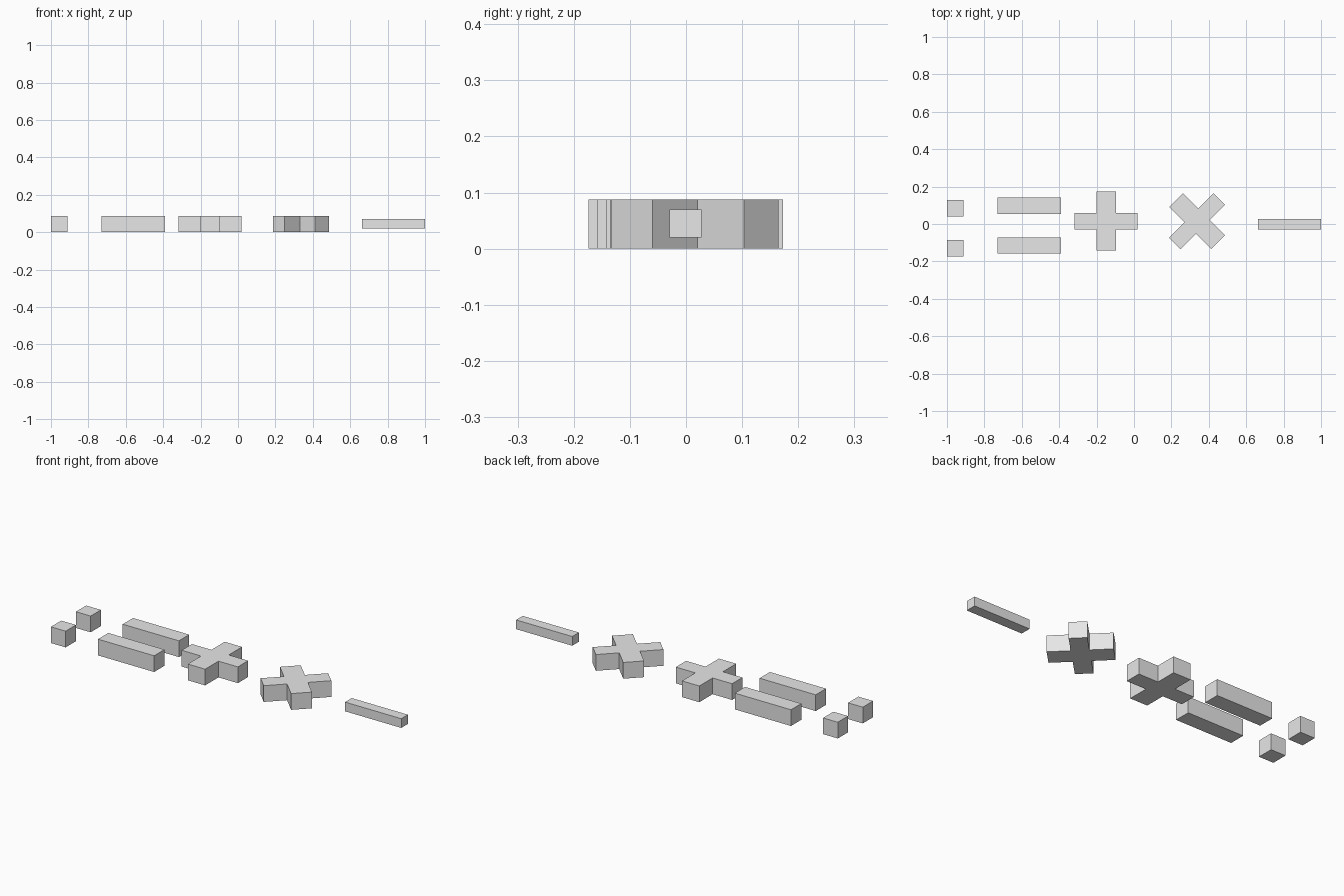
import bpy
import bmesh
from math import radians
from mathutils import Matrix

cube = bpy.data.objects.get("Cube")
if cube:
    bpy.data.objects.remove(cube, do_unlink=True)

# One flat grey for every symbol
GREY = (0.8, 0.8, 0.8, 1.0)
grey = bpy.data.materials.new("light_grey")
grey.use_nodes = True
grey.diffuse_color = GREY
grey.node_tree.nodes["Principled BSDF"].inputs["Base Color"].default_value = GREY

THICK = 0.088


def finish(name, bm, location, angle=0):
    bmesh.ops.recalc_face_normals(bm, faces=bm.faces)
    mesh = bpy.data.meshes.new(name)
    bm.to_mesh(mesh)
    bm.free()
    mesh.materials.append(grey)
    obj = bpy.data.objects.new(name, mesh)
    obj.location = location
    obj.rotation_euler.z = radians(angle)
    bpy.context.collection.objects.link(obj)


def bar(name, size, location):
    bm = bmesh.new()
    bmesh.ops.create_cube(bm, size=1, matrix=Matrix.Diagonal((*size, 1)))
    finish(name, bm, location)


def cross(name, location, angle=0):
    # Half lengths and half widths of the two crossing arms
    lx, wx = 0.1685, THICK / 2
    ly, wy = 0.158, 0.052
    quarter = [(lx, wx), (wy, wx), (wy, ly)]
    outline = []
    for sx, sy in ((1, 1), (-1, 1), (-1, -1), (1, -1)):
        corner = [(sx * x, sy * y) for x, y in quarter]
        outline += corner if sx * sy > 0 else corner[::-1]
    bm = bmesh.new()
    base = bm.faces.new([bm.verts.new((x, y, 0)) for x, y in outline])
    top = bmesh.ops.extrude_face_region(bm, geom=[base], use_keep_orig=True)
    moved = [v for v in top["geom"] if isinstance(v, bmesh.types.BMVert)]
    bmesh.ops.translate(bm, verts=moved, vec=(0, 0, THICK))
    finish(name, bm, location, angle)


# Colon: two cubes
for side, y in (("back", 0.084), ("front", -0.13)):
    bar(f"colon_dot_{side}", (THICK, THICK, THICK), (-0.956, y, THICK / 2))

# Equals sign: two parallel bars
for side, y in (("back", 0.097), ("front", -0.115)):
    bar(f"equals_bar_{side}", (0.337, THICK, THICK), (-0.56, y, THICK / 2))

# Plus sign and the same shape turned into a multiplication sign
cross("plus_sign", (-0.149, 0.015, 0))
cross("multiply_sign", (0.337, 0.015, 0), 45)

# Minus sign: thinner bar floating at mid height
bar("minus_bar", (0.337, 0.057, 0.05), (0.8315, -0.001, 0.0445))
